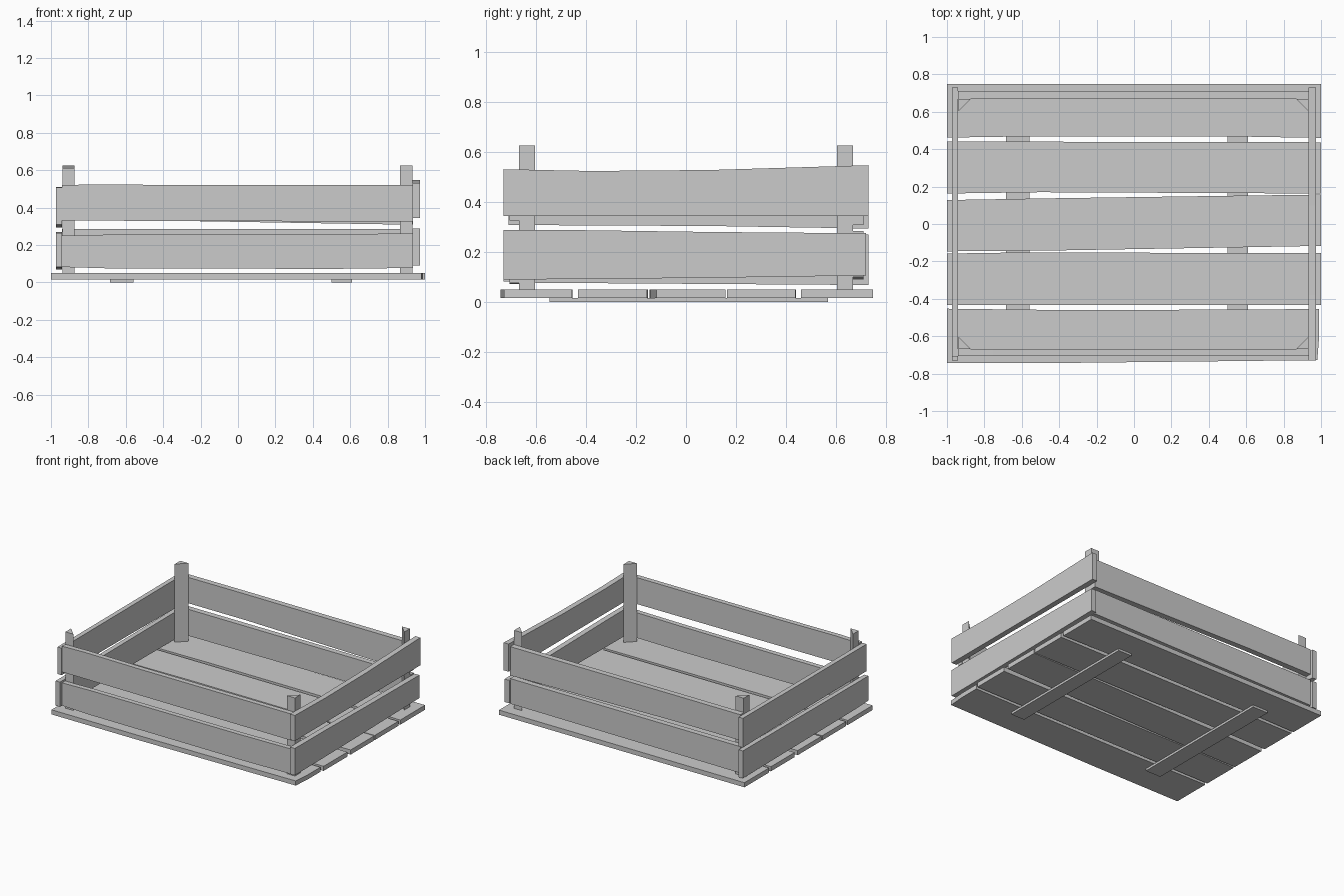
import bpy, bmesh


def prism(name, outline, axis, a, b):
    """Extrude a 2D outline along an axis from a to b."""
    def place(p, d):
        co = list(p)
        co.insert("xyz".index(axis), d)
        return co
    bm = bmesh.new()
    low = [bm.verts.new(place(p, a)) for p in outline]
    high = [bm.verts.new(place(p, b)) for p in outline]
    n = len(outline)
    bm.faces.new(low)
    bm.faces.new(high)
    for i in range(n):
        j = (i + 1) % n
        bm.faces.new((low[i], low[j], high[j], high[i]))
    bmesh.ops.recalc_face_normals(bm, faces=bm.faces)
    me = bpy.data.meshes.new(name)
    bm.to_mesh(me)
    bm.free()
    ob = bpy.data.objects.new(name, me)
    bpy.context.collection.objects.link(ob)
    return ob


def plank(name, stations, axis, a, b):
    """Uneven board: stations are (position along board, low edge, high edge)."""
    outline = [(u, lo) for u, lo, hi in stations]
    outline += [(u, hi) for u, lo, hi in reversed(stations)]
    return prism(name, outline, axis, a, b)


# Floor boards, slightly crooked
floor = [
    [(-1, -0.742, -0.453), (-0.3, -0.742, -0.461), (0.98, -0.728, -0.455), (0.99, -0.6, -0.455)],
    [(-1, -0.432, -0.158), (-0.6, -0.432, -0.152), (1, -0.432, -0.156)],
    [(-1, -0.146, 0.128), (-0.4, -0.141, 0.138), (0.6, -0.124, 0.152), (1, -0.117, 0.157)],
    [(-1, 0.163, 0.44), (-0.5, 0.17, 0.44), (1, 0.163, 0.437)],
    [(-1, 0.462, 0.748), (-0.6, 0.468, 0.748), (0.6, 0.467, 0.748), (1, 0.46, 0.748)],
]
for i, s in enumerate(floor):
    plank(f"floor_board_{i + 1}", s, "z", 0.016, 0.05)

# Runners under the floor
for side, x0, x1 in (("left", -0.685, -0.56), ("right", 0.5, 0.61)):
    plank(f"{side}_runner", [(x0, -0.545, 0.568), (x1, -0.545, 0.568)], "z", 0, 0.016)

# Triangular corner posts
for sx, x in (("left", -0.938), ("right", 0.932)):
    for sy, y in (("front", -0.668), ("back", 0.668)):
        dx = 0.065 if x < 0 else -0.065
        dy = 0.065 if y < 0 else -0.065
        prism(f"{sy}_{sx}_post", [(x, y), (x + dx, y), (x, y + dy)], "z", 0.05,
              0.612 if x < 0 and y < 0 else 0.625)

# Front and back slats
plank("front_lower_slat", [(-0.94, 0.082, 0.25), (-0.7, 0.075, 0.255),
                           (0.5, 0.072, 0.257), (0.935, 0.077, 0.262)], "y", -0.705, -0.668)
plank("front_upper_slat", [(-0.94, 0.33, 0.52), (-0.75, 0.33, 0.524),
                           (-0.3, 0.328, 0.52), (0.935, 0.325, 0.52)], "y", -0.705, -0.668)
plank("back_lower_slat", [(-0.94, 0.09, 0.285), (0.935, 0.1, 0.285)], "y", 0.668, 0.71)
plank("back_upper_slat", [(-0.94, 0.33, 0.52), (-0.4, 0.33, 0.521),
                          (0.2, 0.32, 0.52), (0.935, 0.308, 0.52)], "y", 0.668, 0.71)

# Side slats
plank("right_lower_slat", [(-0.73, 0.09, 0.288), (-0.4, 0.092, 0.287),
                           (0.1, 0.097, 0.28), (0.72, 0.106, 0.275)], "x", 0.934, 0.974)
plank("right_upper_slat", [(-0.73, 0.343, 0.531), (-0.38, 0.343, 0.524),
                           (0.1, 0.343, 0.528), (0.73, 0.343, 0.547)], "x", 0.934, 0.974)
plank("left_lower_slat", [(-0.73, 0.083, 0.265), (-0.6, 0.077, 0.265),
                          (0.73, 0.068, 0.27)], "x", -0.974, -0.94)
plank("left_upper_slat", [(-0.71, 0.308, 0.507), (0.1, 0.304, 0.508),
                          (0.73, 0.294, 0.51)], "x", -0.974, -0.94)
